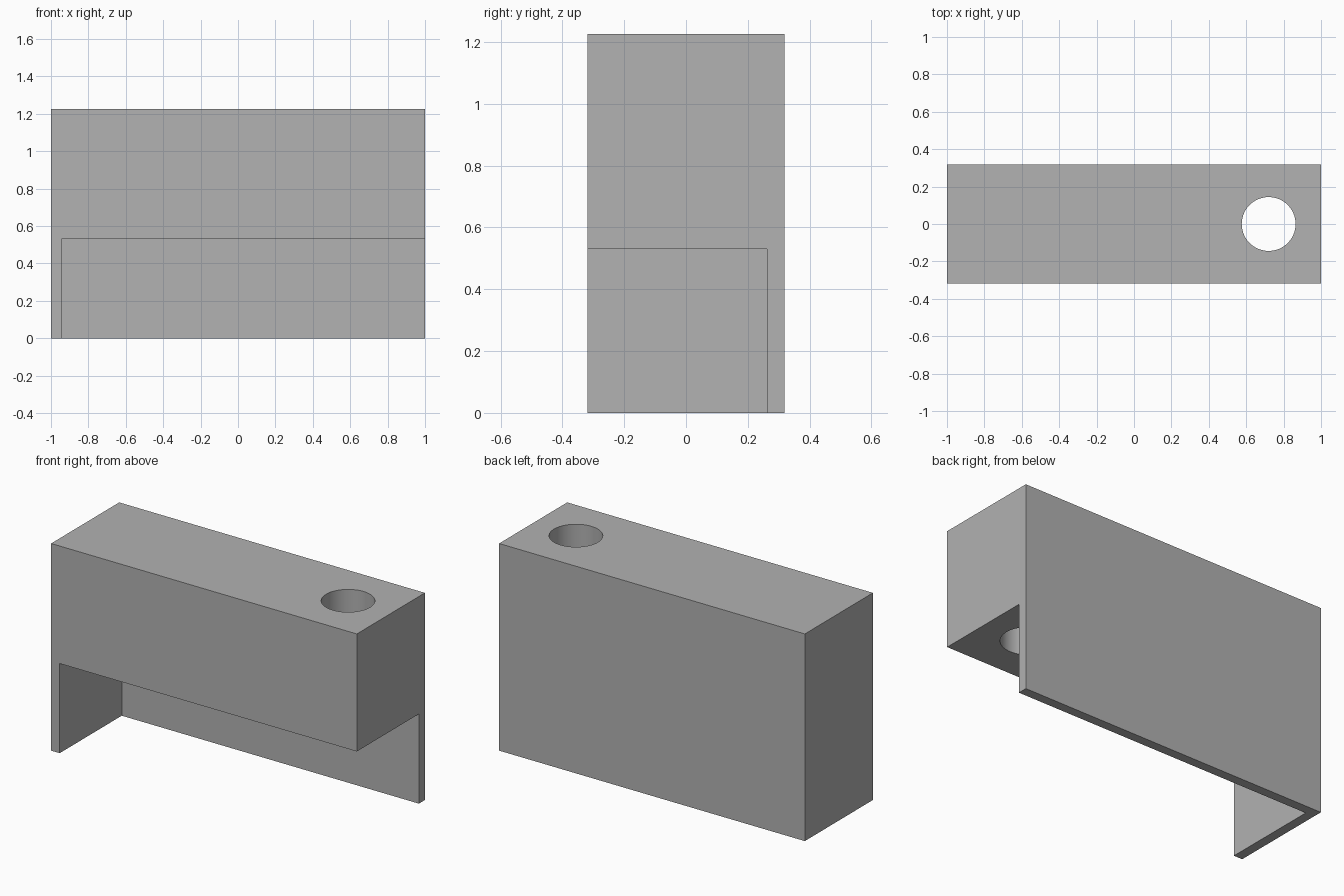
import bpy
import math
from mathutils import Vector

cube = bpy.data.objects.get("Cube")
if cube:
    bpy.data.objects.remove(cube, do_unlink=True)

# Overall size, skirt wall thickness and height of the open underside
WIDTH, DEPTH, HEIGHT = 2.0, 0.636, 1.225
WALL, RECESS_TOP = 0.056, 0.53
HOLE_X, HOLE_RADIUS = 0.72, 0.144
MARGIN = 0.2

grey = bpy.data.materials.new("plain grey")
grey.use_nodes = True
colour = (0.445, 0.445, 0.445, 1.0)
grey.diffuse_color = colour
grey.node_tree.nodes["Principled BSDF"].inputs["Base Color"].default_value = colour


def box(name, low, high):
    low, high = Vector(low), Vector(high)
    bpy.ops.mesh.primitive_cube_add(size=1, location=(low + high) / 2)
    obj = bpy.context.object
    obj.name = name
    obj.scale = high - low
    bpy.ops.object.transform_apply(location=True, rotation=False, scale=True)
    return obj


def cut(target, cutter):
    cutter.hide_render = True
    mod = target.modifiers.new("cut", 'BOOLEAN')
    mod.operation = 'DIFFERENCE'
    mod.solver = 'EXACT'
    mod.object = cutter
    bpy.context.view_layer.objects.active = target
    bpy.ops.object.modifier_apply(modifier=mod.name)
    bpy.data.objects.remove(cutter, do_unlink=True)


# Solid block
x, y = WIDTH / 2, DEPTH / 2
block = box("block_with_skirt", (-x, -y, 0), (x, y, HEIGHT))

# Recess below, leaving a back wall and one end wall
cut(block, box("recess_cutter", (-x + WALL, -y - MARGIN, -MARGIN),
               (x + MARGIN, y - WALL, RECESS_TOP)))

# Round hole straight down through the block
bpy.ops.mesh.primitive_cylinder_add(vertices=64, radius=HOLE_RADIUS, depth=HEIGHT * 2,
                                    location=(HOLE_X, 0, HEIGHT))
cut(block, bpy.context.object)

block.data.materials.clear()
block.data.materials.append(grey)
for face in block.data.polygons:
    face.material_index = 0

# Smooth hole wall, sharp edges elsewhere
bpy.ops.object.select_all(action='DESELECT')
block.select_set(True)
bpy.context.view_layer.objects.active = block
bpy.ops.object.shade_smooth_by_angle(angle=math.radians(30))
